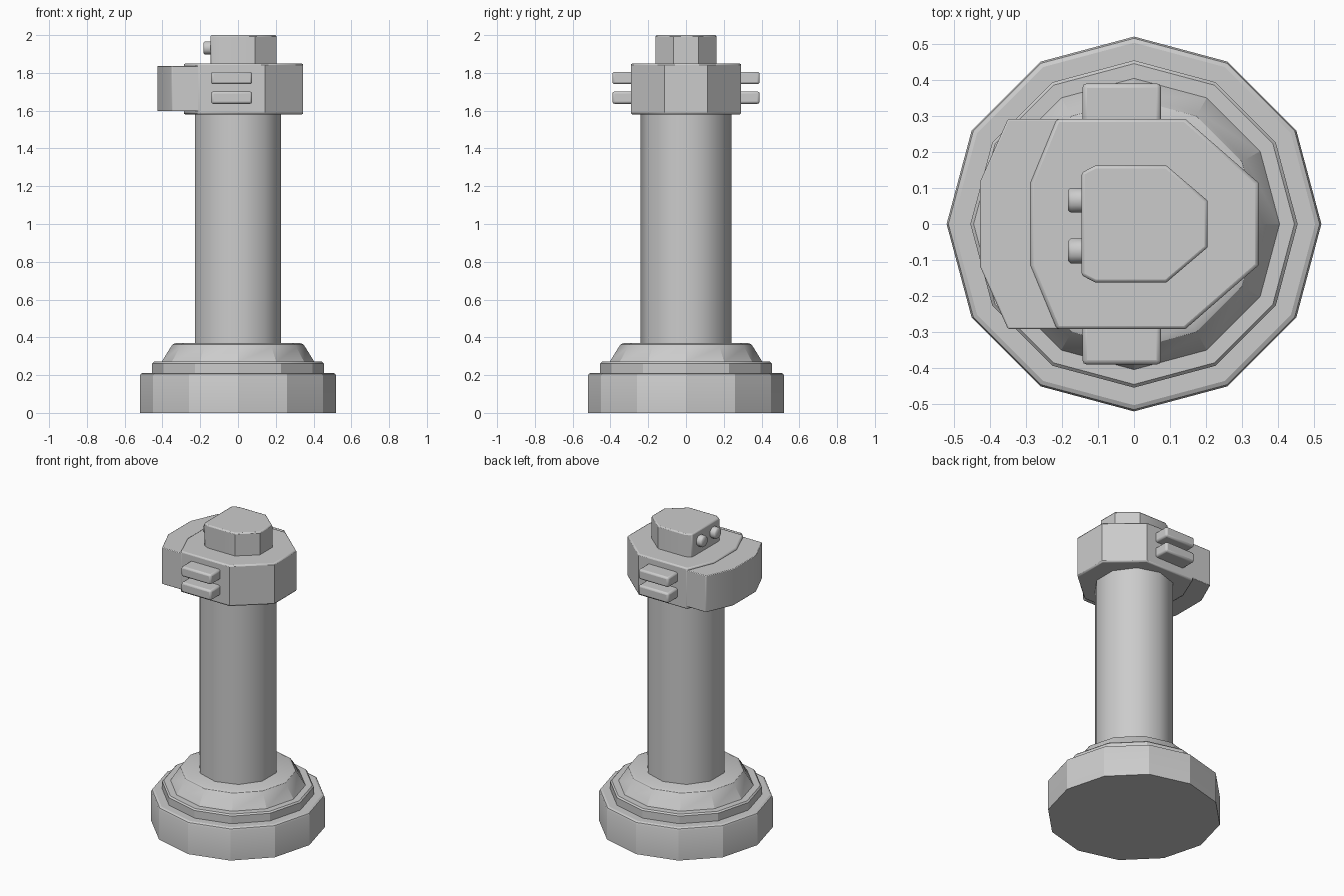
import bpy, bmesh, math
from mathutils import Matrix

if "Cube" in bpy.data.objects:
    bpy.data.objects.remove(bpy.data.objects["Cube"])


def finish(name, bm, bevel=0.0, limit=60, smooth=35):
    bmesh.ops.recalc_face_normals(bm, faces=bm.faces)
    mesh = bpy.data.meshes.new(name)
    bm.to_mesh(mesh)
    bm.free()
    obj = bpy.data.objects.new(name, mesh)
    bpy.context.collection.objects.link(obj)
    if bevel:
        mod = obj.modifiers.new("bevel", 'BEVEL')
        mod.width, mod.segments = bevel, 2
        mod.limit_method = 'ANGLE'
        mod.angle_limit = math.radians(limit)
    bpy.ops.object.select_all(action='DESELECT')
    obj.select_set(True)
    bpy.context.view_layer.objects.active = obj
    bpy.ops.object.shade_smooth_by_angle(angle=math.radians(smooth))
    return obj


def lathe(name, profile, sides, start=0.0, matrix=None, smooth=35):
    """Closed turned solid from (radius, z) points."""
    bm = bmesh.new()
    rings = []
    for r, z in profile:
        angles = [start + 2 * math.pi * i / sides for i in range(sides)]
        rings.append([bm.verts.new((r * math.cos(a), r * math.sin(a), z)) for a in angles])
    for lo, hi in zip(rings, rings[1:]):
        for i in range(sides):
            j = (i + 1) % sides
            bm.faces.new((lo[i], lo[j], hi[j], hi[i]))
    bm.faces.new(rings[0][::-1])
    bm.faces.new(rings[-1])
    if matrix:
        bm.transform(matrix)
    return finish(name, bm, smooth=smooth)


def prism(name, half, z0, z1, bevel):
    """Extrude a half outline (y > 0), mirrored across y = 0."""
    pts = half + [(x, -y) for x, y in reversed(half)]
    bm = bmesh.new()
    face = bm.faces.new([bm.verts.new((x, y, z0)) for x, y in pts])
    ext = bmesh.ops.extrude_face_region(bm, geom=[face])
    top = [v for v in ext["geom"] if isinstance(v, bmesh.types.BMVert)]
    bmesh.ops.translate(bm, verts=top, vec=(0, 0, z1 - z0))
    return finish(name, bm, bevel)


# Stepped twelve-sided foot
lathe("base", [(0.52, 0), (0.52, 0.195), (0.515, 0.206), (0.503, 0.212)], 12, smooth=25)
lathe("base_ring", [(0.454, 0.2), (0.454, 0.262), (0.445, 0.271)], 12, smooth=25)
lathe("base_cone", [(0.404, 0.26), (0.404, 0.271), (0.357, 0.347), (0.346, 0.363), (0.325, 0.371)],
      12, smooth=25)

# Ten-sided column
lathe("column", [(0.24, 0.36), (0.24, 1.6)], 10, math.pi / 2, smooth=40)

# Collar with the slightly thinner slab behind it
prism("collar", [(0.345, 0.115), (0.142, 0.292), (-0.214, 0.292), (-0.287, 0.115)],
      1.58, 1.85, 0.009)
prism("rear_slab", [(0.1, 0.291), (-0.35, 0.291), (-0.427, 0.118)], 1.597, 1.837, 0.004)

# Head block
prism("head", [(0.204, 0.065), (0.09, 0.162), (-0.108, 0.162), (-0.146, 0.142)],
      1.84, 2.0, 0.008)

# Paired side bars
for side, label in ((-1, "front"), (1, "back")):
    for i, z in enumerate((1.669, 1.773)):
        bm = bmesh.new()
        bmesh.ops.create_cube(bm, size=1, matrix=Matrix.Translation((-0.034, side * 0.32, z))
                              @ Matrix.Diagonal((0.218, 0.14, 0.066, 1)))
        finish(f"{label}_bar_{i + 1}", bm, 0.012)

# Two round studs behind the head
for i, y in enumerate((0.066, -0.075)):
    turn = Matrix.Translation((-0.13, y, 1.932)) @ Matrix.Rotation(-math.pi / 2, 4, 'Y')
    lathe(f"stud_{i + 1}", [(0.037, 0), (0.037, 0.046), (0.03, 0.053)], 8, math.pi / 8, turn, 50)
